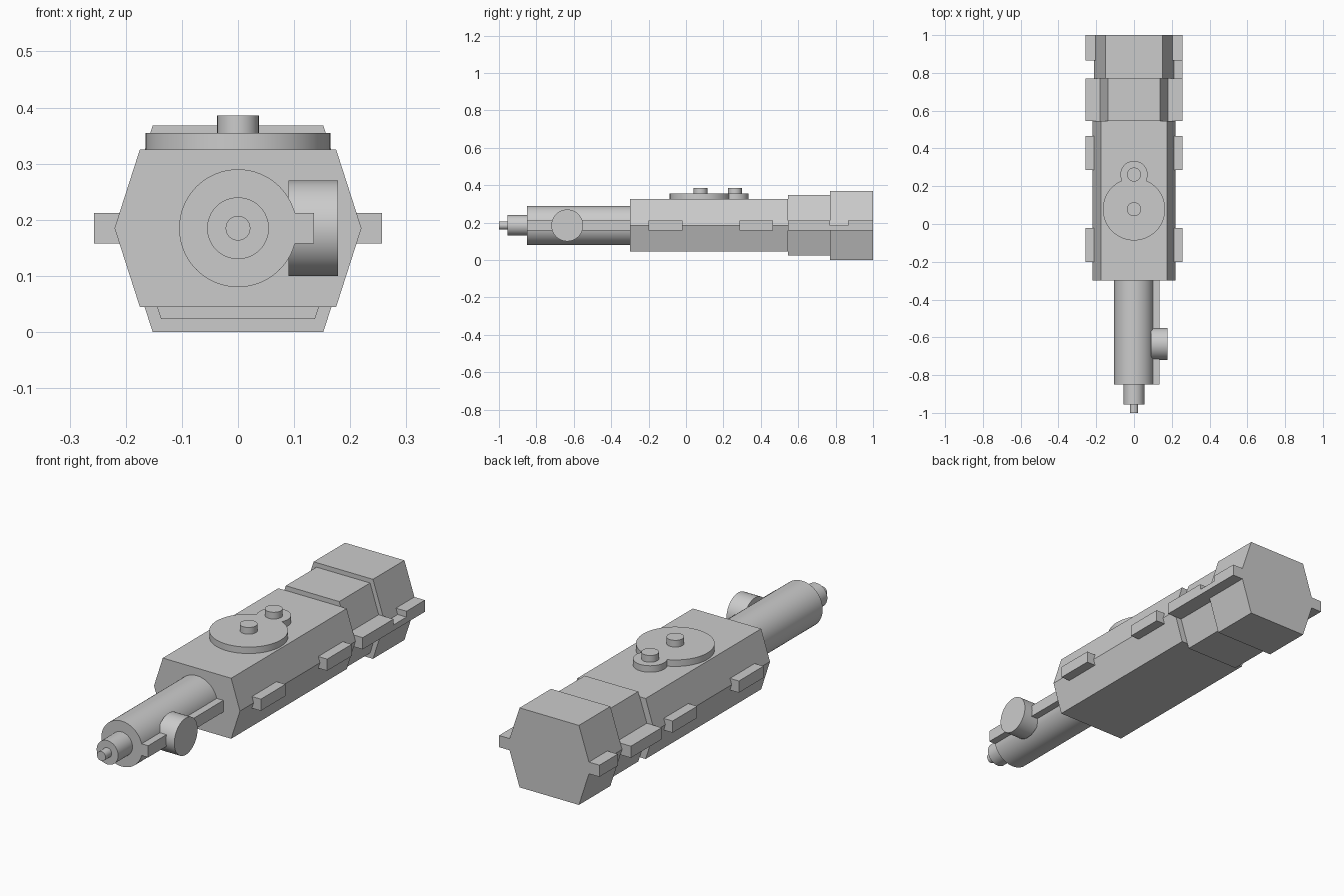
import bpy, bmesh, math
from mathutils import Matrix, Vector

cube = bpy.data.objects.get("Cube")
if cube:
    bpy.data.objects.remove(cube, do_unlink=True)

# Single grey finish
grey = bpy.data.materials.new("plain grey")
grey.use_nodes = True
colour = (0.6, 0.6, 0.6, 1)
grey.diffuse_color = colour
grey.node_tree.nodes["Principled BSDF"].inputs["Base Color"].default_value = colour

MID = 0.185  # height of the long axis


def finish(name, bm, smooth=False):
    bmesh.ops.recalc_face_normals(bm, faces=bm.faces)
    mesh = bpy.data.meshes.new(name)
    bm.to_mesh(mesh)
    bm.free()
    mesh.materials.append(grey)
    obj = bpy.data.objects.new(name, mesh)
    bpy.context.collection.objects.link(obj)
    if smooth:
        bpy.ops.object.select_all(action='DESELECT')
        obj.select_set(True)
        bpy.context.view_layer.objects.active = obj
        bpy.ops.object.shade_smooth_by_angle(angle=math.radians(35))
    return obj


def hex_prism(name, y0, y1, waist, flat, z0, z1):
    """Six-sided section extruded along y."""
    bm = bmesh.new()
    profile = [(waist, MID), (flat, z1), (-flat, z1), (-waist, MID), (-flat, z0), (flat, z0)]
    face = bm.faces.new([bm.verts.new((x, y0, z)) for x, z in profile])
    ext = bmesh.ops.extrude_face_region(bm, geom=[face])
    verts = [v for v in ext["geom"] if isinstance(v, bmesh.types.BMVert)]
    bmesh.ops.translate(bm, verts=verts, vec=(0, y1 - y0, 0))
    return finish(name, bm)


def box(name, lo, hi):
    bm = bmesh.new()
    lo, hi = Vector(lo), Vector(hi)
    matrix = Matrix.Translation((lo + hi) / 2) @ Matrix.Diagonal((hi - lo).to_4d())
    matrix[3][3] = 1
    bmesh.ops.create_cube(bm, size=1, matrix=matrix)
    return finish(name, bm)


def cylinder(name, start, end, radius):
    bm = bmesh.new()
    start, end = Vector(start), Vector(end)
    axis = end - start
    turn = axis.to_track_quat('Z', 'Y').to_matrix().to_4x4()
    bmesh.ops.create_cone(bm, cap_ends=True, segments=64, radius1=radius, radius2=radius,
                          depth=axis.length, matrix=Matrix.Translation((start + end) / 2) @ turn)
    return finish(name, bm, smooth=True)


# Hull sections
hex_prism("main_body", -0.30, 0.545, 0.22, 0.175, 0.045, 0.325)
hex_prism("neck_section", 0.545, 0.77, 0.19, 0.137, 0.023, 0.347)
hex_prism("rear_section", 0.77, 1.0, 0.212, 0.152, 0.0, 0.368)

# Stepped nose
cylinder("nose_barrel", (0, -0.85, MID), (0, -0.30, MID), 0.105)
cylinder("nose_collar", (0, -0.955, MID), (0, -0.85, MID), 0.055)
cylinder("nose_tip", (0, -1.0, MID), (0, -0.955, MID), 0.022)

# Side drum and bar on the nose
cylinder("side_drum", (0.09, -0.635, MID), (0.178, -0.635, MID), 0.085)
box("nose_bar", (0.06, -0.85, 0.158), (0.135, -0.30, 0.212))

# Rail blocks along both sides
rails = [(-0.20, -0.02), (0.285, 0.465), (0.545, 0.77), (0.865, 1.0)]
for i, (y0, y1) in enumerate(rails, 1):
    for side, lo, hi in (("left", 0.15, 0.257), ("right", -0.257, -0.15)):
        box(f"{side}_rail_{i}", (lo, y0, 0.158), (hi, y1, 0.212))
box("left_rail_link", (0.15, 0.77, 0.158), (0.257, 0.865, MID))

# Top discs with knobs
for label, y, radius in (("large", 0.078, 0.165), ("small", 0.262, 0.072)):
    cylinder(f"{label}_disc", (0, y, 0.32), (0, y, 0.355), radius)
    cylinder(f"{label}_disc_knob", (0, y, 0.355), (0, y, 0.386), 0.037)
